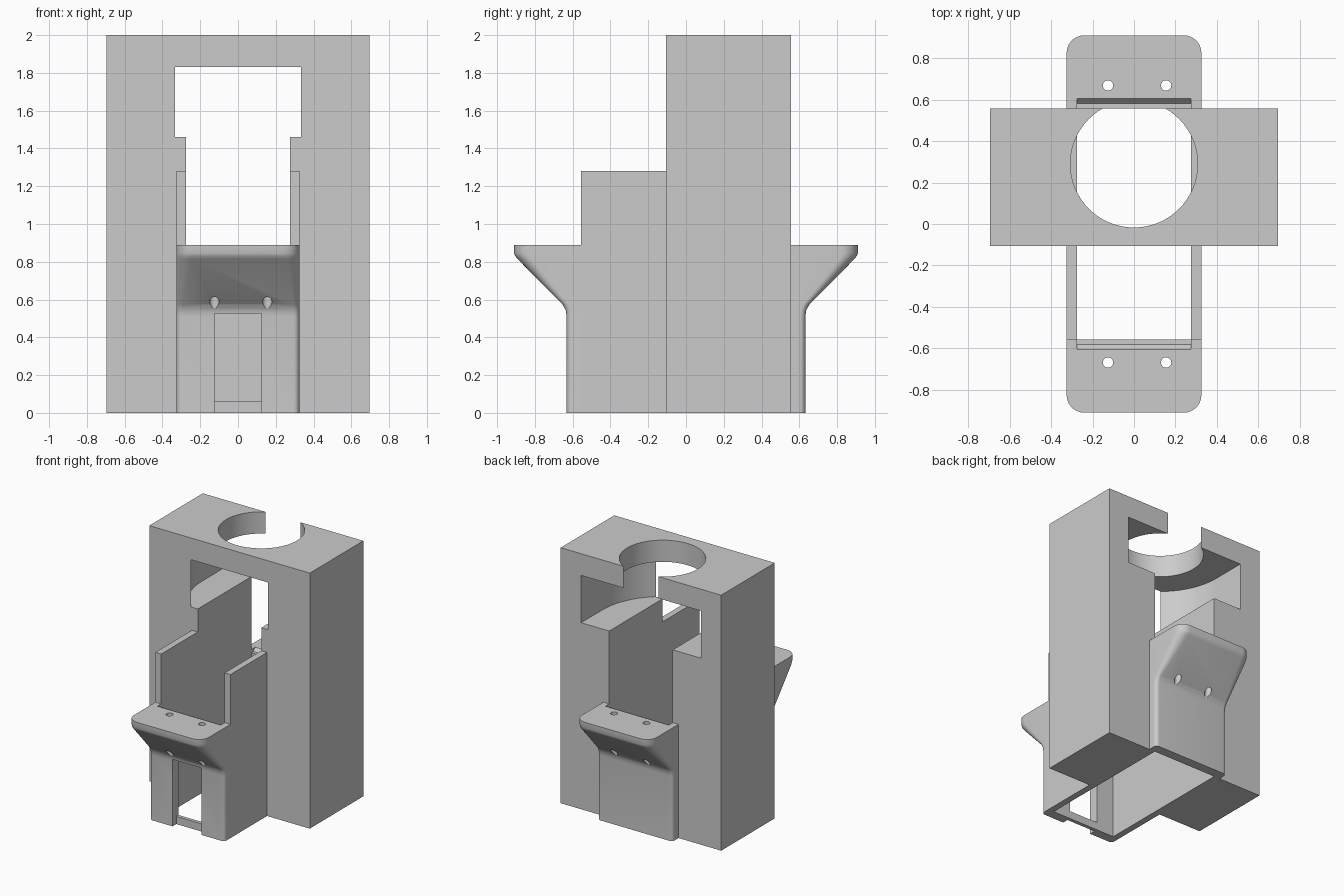
import bpy, bmesh, math
from mathutils import Vector

if "Cube" in bpy.data.objects:
    bpy.data.objects.remove(bpy.data.objects["Cube"], do_unlink=True)

grey = bpy.data.materials.new("light_grey")
grey.use_nodes = True
COLOUR = (0.6, 0.6, 0.6, 1)
grey.diffuse_color = COLOUR
grey.node_tree.nodes["Principled BSDF"].inputs["Base Color"].default_value = COLOUR


def loft(name, rings):
    """Skin a list of equal-length closed rings and cap both ends."""
    bm = bmesh.new()
    loops = [[bm.verts.new(p) for p in ring] for ring in rings]
    n = len(loops[0])
    for low, high in zip(loops, loops[1:]):
        for i in range(n):
            j = (i + 1) % n
            bm.faces.new((low[i], low[j], high[j], high[i]))
    bm.faces.new(loops[0])
    bm.faces.new(loops[-1])
    bmesh.ops.recalc_face_normals(bm, faces=bm.faces)
    mesh = bpy.data.meshes.new(name)
    bm.to_mesh(mesh)
    bm.free()
    mesh.materials.append(grey)
    obj = bpy.data.objects.new(name, mesh)
    bpy.context.collection.objects.link(obj)
    return obj


def box(name, x, y, z):
    return loft(name, [[(x[0], y[0], h), (x[1], y[0], h),
                        (x[1], y[1], h), (x[0], y[1], h)] for h in z])


def arc(cx, cy, r, start, end, steps):
    angles = [math.radians(start + (end - start) * i / steps) for i in range(steps + 1)]
    return [(cx + r * math.cos(a), cy + r * math.sin(a)) for a in angles]


def column(name, outline, z):
    return loft(name, [[(x, y, h) for x, y in outline] for h in z])


def disc(name, cx, cy, r, z, steps=64):
    return column(name, arc(cx, cy, r, 0, 360, steps)[:-1], z)


def cut(obj, cutter):
    cutter.hide_render = True
    mod = obj.modifiers.new("cut", 'BOOLEAN')
    mod.operation, mod.solver, mod.object = 'DIFFERENCE', 'EXACT', cutter
    bpy.context.view_layer.objects.active = obj
    bpy.ops.object.modifier_apply(modifier=mod.name)
    bpy.data.objects.remove(cutter, do_unlink=True)


def smooth(obj):
    bpy.ops.object.select_all(action='DESELECT')
    obj.select_set(True)
    bpy.context.view_layer.objects.active = obj
    bpy.ops.object.shade_smooth_by_angle(angle=math.radians(30))


HALF, INNER = 0.325, 0.275      # sleeve outer and inner half widths
BORE_Y = 0.29                   # centre of the round openings

# Main block with straight channel, wide U-shaped cavity and top bore
block = box("main_block", (-0.695, 0.695), (-0.105, 0.557), (0, 2))
cut(block, box("channel_cutter", (-INNER, INNER), (-1, 1), (-0.1, 1.6)))
u_shape = arc(0, BORE_Y, 0.518, 180, 360, 48) + [(0.518, 1), (-0.518, 1)]
cut(block, column("cavity_cutter", u_shape, (1.46, 1.83)))
cut(block, disc("bore_cutter", 0, BORE_Y, 0.307, (1.7, 2.1)))
smooth(block)

# Thin side walls of the front sleeve
for side, name in ((1, "left"), (-1, "right")):
    xs = sorted((side * INNER, side * HALF))
    box(name + "_sleeve_wall", xs, (-0.557, -0.105), (0, 1.28))

# Bracket sections: height, outer depth, corner radius
SECTIONS = [(0, 0.632, 0.03), (0.51, 0.632, 0.03), (0.545, 0.637, 0.03),
            (0.575, 0.655, 0.034), (0.815, 0.892, 0.08), (0.83, 0.904, 0.085),
            (0.845, 0.91, 0.085), (0.89, 0.91, 0.085)]


def bracket(name, side):
    """End wall that flares out into a rounded shelf."""
    rings = []
    for z, depth, r in SECTIONS:
        outline = [(-HALF, 0.557), (HALF, 0.557)]
        outline += arc(HALF - r, depth - r, r, 0, 90, 8)
        outline += arc(r - HALF, depth - r, r, 90, 180, 8)
        rings.append([(x, side * y, z) for x, y in outline])
    obj = loft(name, rings)
    # Screw holes
    for x in (-0.125, 0.155):
        cut(obj, disc("hole_cutter", x, side * 0.668, 0.025, (0.3, 1), 24))
    # Shallow groove along the inner top edge
    groove = [(0.54, 0.865), (0.582, 0.865), (0.605, 0.89), (0.605, 0.95), (0.54, 0.95)]
    cut(obj, loft("groove_cutter", [[(x, side * y, z) for y, z in groove]
                                    for x in (-INNER, INNER)]))
    return obj


front_bracket = bracket("front_bracket", -1)
back_bracket = bracket("back_bracket", 1)

# Front slot, leaving a thin set-back bar at the bottom
cut(front_bracket, box("slot_cutter", (-0.125, 0.125), (-0.8, -0.585), (-0.1, 0.525)))
cut(front_bracket, box("opening_cutter", (-0.125, 0.125), (-0.7, -0.5), (0.06, 0.525)))

for part in (front_bracket, back_bracket):
    smooth(part)
